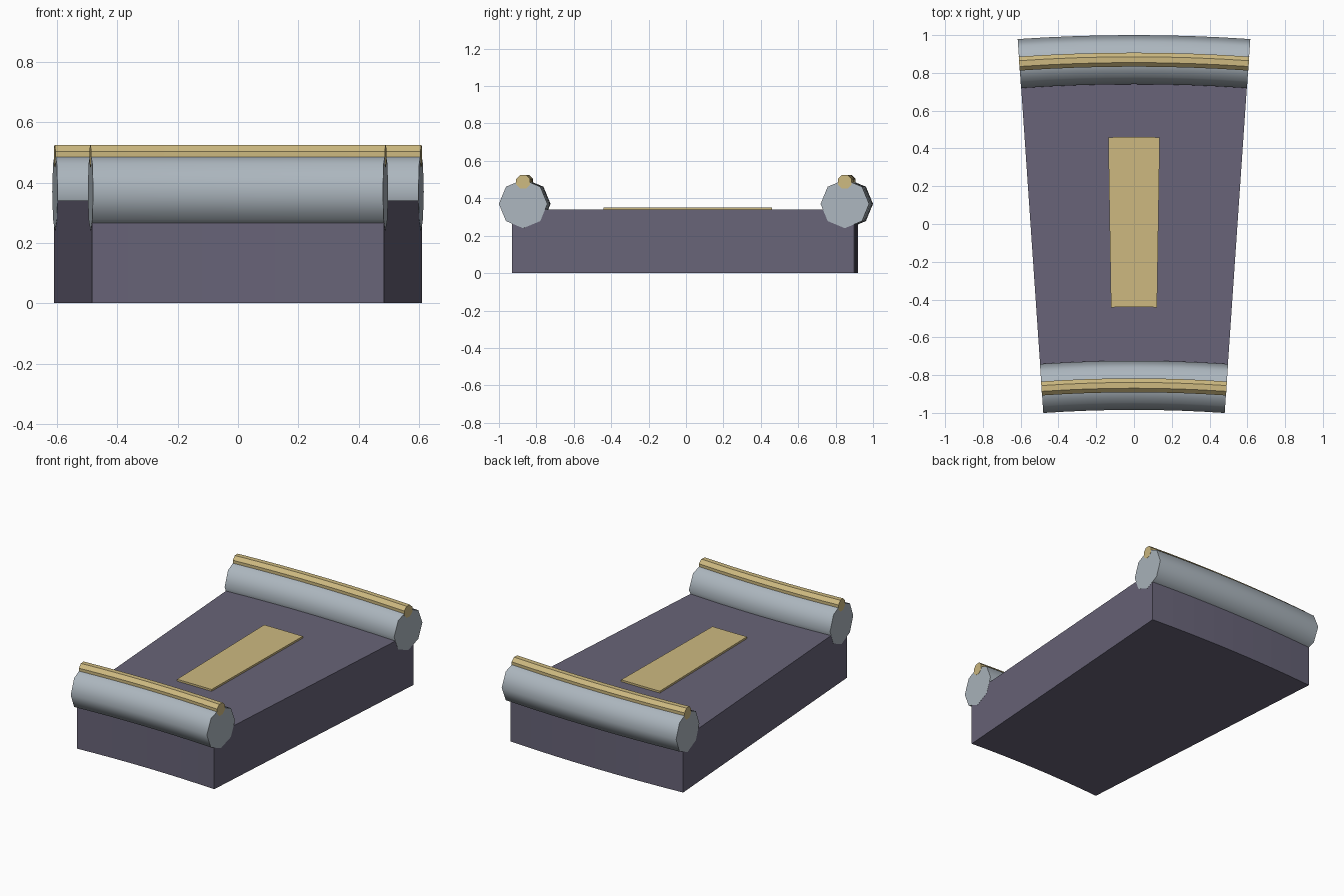
import bpy, bmesh, math

if "Cube" in bpy.data.objects:
    bpy.data.objects.remove(bpy.data.objects["Cube"])

YC = -8.01          # centre of the bend, in y
HALF = 0.0683       # half angle of the segment
STEPS = 8


def material(name, rgb):
    m = bpy.data.materials.new(name)
    m.diffuse_color = (*rgb, 1)
    m.use_nodes = True
    m.node_tree.nodes["Principled BSDF"].inputs["Base Color"].default_value = m.diffuse_color
    return m


STONE = material("dark purple grey", (0.138, 0.127, 0.188))
SILVER = material("silver grey", (0.413, 0.468, 0.515))
GOLD = material("pale gold", (0.61, 0.485, 0.216))


def sweep(name, profile, half, mat, smooth=None):
    """Sweep a closed (radius, z) profile round the bend, with end caps."""
    bm = bmesh.new()
    rings = []
    for i in range(STEPS + 1):
        a = half * (2 * i / STEPS - 1)
        rings.append([bm.verts.new((r * math.sin(a), YC + r * math.cos(a), z))
                      for r, z in profile])
    n = len(profile)
    for p, q in zip(rings, rings[1:]):
        for j in range(n):
            k = (j + 1) % n
            bm.faces.new((p[j], p[k], q[k], q[j]))
    bm.faces.new(rings[0])
    bm.faces.new(rings[-1][::-1])
    bmesh.ops.recalc_face_normals(bm, faces=bm.faces)
    me = bpy.data.meshes.new(name)
    bm.to_mesh(me)
    bm.free()
    me.materials.append(mat)
    ob = bpy.data.objects.new(name, me)
    bpy.context.collection.objects.link(ob)
    if smooth:
        bpy.ops.object.select_all(action='DESELECT')
        ob.select_set(True)
        bpy.context.view_layer.objects.active = ob
        bpy.ops.object.shade_smooth_by_angle(angle=math.radians(smooth))
    return ob


def rect(r0, r1, z0, z1):
    return [(r0, z0), (r1, z0), (r1, z1), (r0, z1)]


def octagon(r, z, rad, turn=0):
    return [(r + rad * math.cos(math.radians(45 * i + turn)),
             z + rad * math.sin(math.radians(45 * i + turn))) for i in range(8)]


# road slab and centre stripe
sweep("road_slab", rect(7.095, 8.93, 0, 0.34), HALF, STONE)
sweep("centre_stripe", rect(7.57, 8.47, 0.335, 0.352), 0.0161, GOLD)

# round side rails, each with a gold strip along the top
for side, r in (("inner", 7.156), ("outer", 8.88)):
    sweep(side + "_rail", octagon(r, 0.37, 0.13), HALF + 0.0001, SILVER, 50)
    sweep(side + "_rail_trim", octagon(r, 0.488, 0.04, 22.5), HALF + 0.0002, GOLD)
